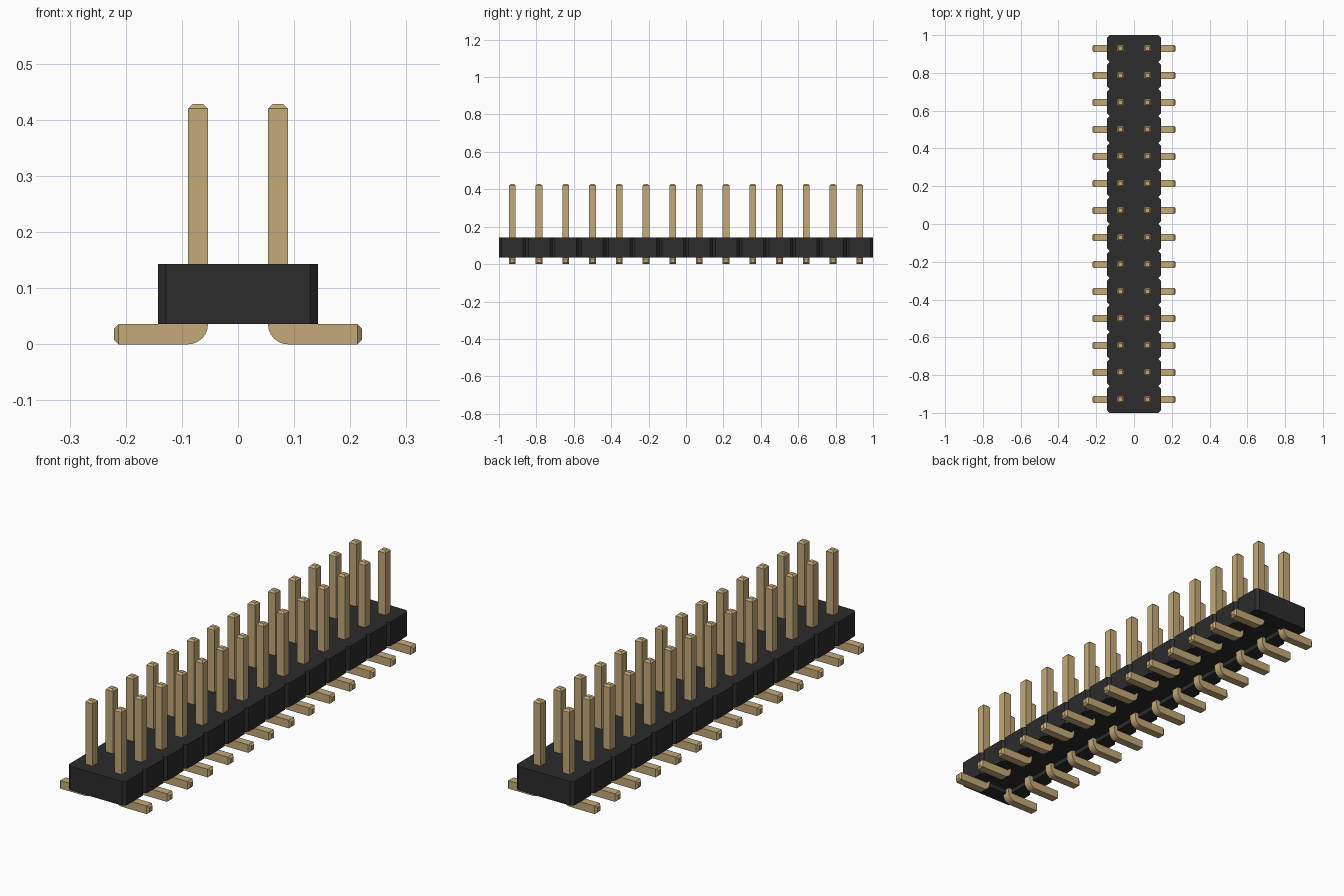
import bpy, bmesh, math

old = bpy.data.objects.get("Cube")
if old:
    bpy.data.objects.remove(old, do_unlink=True)

COUNT = 14
PITCH = 2 / COUNT
BODY_HALF, BODY_LOW, BODY_TOP = 0.1425, 0.036, 0.143
CHAMFER = 0.014
PIN_X, PIN_HALF, PIN_TOP = PITCH / 2, 0.018, 0.428
FOOT_END, TIP = 0.221, 0.008


def material(name, colour):
    mat = bpy.data.materials.new(name)
    mat.use_nodes = True
    mat.diffuse_color = (*colour, 1)
    bsdf = mat.node_tree.nodes["Principled BSDF"]
    bsdf.inputs["Base Color"].default_value = (*colour, 1)
    bsdf.inputs["Roughness"].default_value = 0.6
    return mat


def finish(bm, name, mat):
    bmesh.ops.remove_doubles(bm, verts=bm.verts, dist=0.0001)
    bmesh.ops.recalc_face_normals(bm, faces=bm.faces)
    mesh = bpy.data.meshes.new(name)
    bm.to_mesh(mesh)
    bm.free()
    mesh.materials.append(mat)
    obj = bpy.data.objects.new(name, mesh)
    bpy.context.collection.objects.link(obj)
    return obj


def activate(obj):
    bpy.ops.object.select_all(action='DESELECT')
    obj.select_set(True)
    bpy.context.view_layer.objects.active = obj


def prism(name, outline, low, high, mat):
    bm = bmesh.new()
    face = bm.faces.new([bm.verts.new((x, y, low)) for x, y in outline])
    top = bmesh.ops.extrude_face_region(bm, geom=[face])["geom"]
    for v in top:
        if isinstance(v, bmesh.types.BMVert):
            v.co.z = high
    return finish(bm, name, mat)


black = material("black plastic", (0.025, 0.025, 0.025))
gold = material("gold metal", (0.55, 0.40, 0.19))

# Housing: a row of chamfered blocks joined end to end
side = [(BODY_HALF - CHAMFER, -1)]
for i in range(COUNT):
    start, end = -1 + i * PITCH, -1 + (i + 1) * PITCH
    side += [(BODY_HALF, start + CHAMFER), (BODY_HALF, end - CHAMFER),
             (BODY_HALF - CHAMFER, end)]
outline = side + [(-x, y) for x, y in reversed(side)]
housing = prism("housing", outline, BODY_LOW, BODY_TOP, black)

# Shallow recess along the underside, closed at both ends
w, l = PIN_X, 1 - PITCH / 2
cutter = prism("recess_cutter", [(-w, -l), (w, -l), (w, l), (-w, l)],
               0, BODY_LOW + 0.02, black)
cutter.hide_render = True
cut = housing.modifiers.new("recess", 'BOOLEAN')
cut.operation, cut.object, cut.solver = 'DIFFERENCE', cutter, 'EXACT'
activate(housing)
bpy.ops.object.modifier_apply(modifier=cut.name)
bpy.data.objects.remove(cutter, do_unlink=True)

# Bent pin: cross-sections as (inner point, outer point, half width)
inner, outer = PIN_X - PIN_HALF, PIN_X + PIN_HALF
thick = 2 * PIN_HALF
sections = [
    ((outer - TIP, PIN_TOP), (inner + TIP, PIN_TOP), PIN_HALF - TIP),
    ((outer, PIN_TOP - TIP), (inner, PIN_TOP - TIP), PIN_HALF),
]
for step in range(7):
    a = math.radians(15 * step)
    sections.append(((outer, thick),
                     (outer - thick * math.cos(a), thick - thick * math.sin(a)),
                     PIN_HALF))
sections += [
    ((FOOT_END - TIP, thick), (FOOT_END - TIP, 0), PIN_HALF),
    ((FOOT_END, thick - TIP), (FOOT_END, TIP), PIN_HALF - TIP),
]
bm = bmesh.new()
first_y = -1 + PITCH / 2
rings = []
for (ax, az), (bx, bz), h in sections:
    corners = [(ax, -h, az), (ax, h, az), (bx, h, bz), (bx, -h, bz)]
    rings.append([bm.verts.new((x, first_y + y, z)) for x, y, z in corners])
for r, s in zip(rings, rings[1:]):
    for k in range(4):
        n = (k + 1) % 4
        bm.faces.new((r[k], r[n], s[n], s[k]))
bm.faces.new(rings[0])
bm.faces.new(rings[-1])
pins = finish(bm, "pins", gold)
activate(pins)
bpy.ops.object.shade_smooth_by_angle(angle=math.radians(30))

# Repeat along the housing and mirror to the second row
row = pins.modifiers.new("row", 'ARRAY')
row.count = COUNT
row.use_relative_offset = False
row.use_constant_offset = True
row.constant_offset_displace = (0, PITCH, 0)
pins.modifiers.new("second_row", 'MIRROR')
